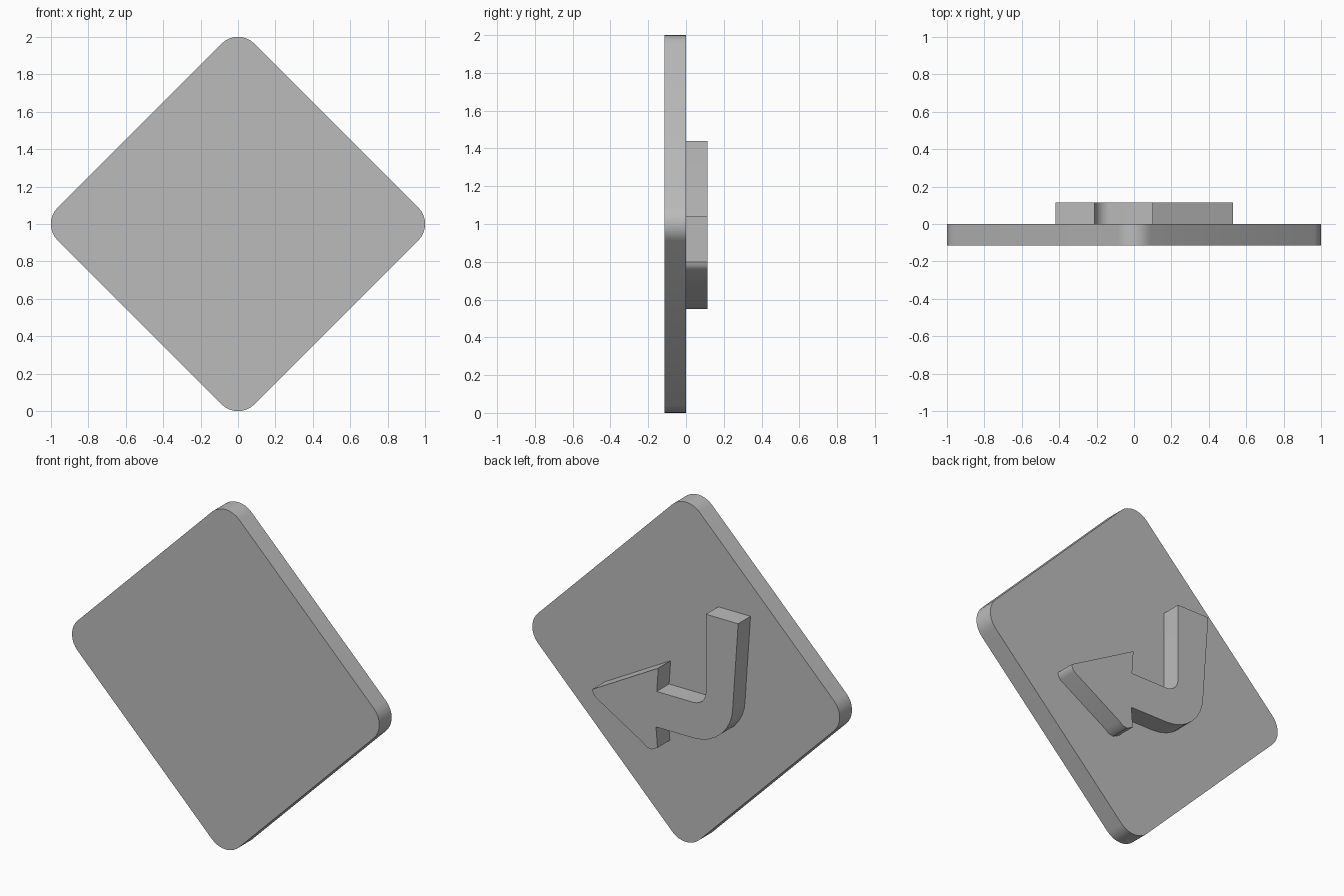
import bpy, bmesh, math

HALF = 0.115  # thickness of the plate and of the raised arrow

cube = bpy.data.objects.get("Cube")
if cube:
    bpy.data.objects.remove(cube, do_unlink=True)

grey = bpy.data.materials.new("plain grey")
grey.use_nodes = True
colour = (0.5, 0.5, 0.5, 1)
grey.diffuse_color = colour
grey.node_tree.nodes["Principled BSDF"].inputs["Base Color"].default_value = colour


def arc(cx, cz, rx, rz, start, end, steps=8):
    """Points along an elliptical arc, angles in degrees."""
    angles = [math.radians(start + (end - start) * i / steps) for i in range(steps + 1)]
    return [(cx + rx * math.cos(a), cz + rz * math.sin(a)) for a in angles]


def extrude_profile(name, points, y0, y1):
    """Solid slab from an x-z outline."""
    bm = bmesh.new()
    face = bm.faces.new([bm.verts.new((x, y0, z)) for x, z in points])
    moved = bmesh.ops.extrude_face_region(bm, geom=[face])["geom"]
    verts = [v for v in moved if isinstance(v, bmesh.types.BMVert)]
    bmesh.ops.translate(bm, verts=verts, vec=(0, y1 - y0, 0))
    bmesh.ops.recalc_face_normals(bm, faces=bm.faces)
    mesh = bpy.data.meshes.new(name)
    bm.to_mesh(mesh)
    bm.free()
    mesh.materials.append(grey)
    obj = bpy.data.objects.new(name, mesh)
    bpy.context.collection.objects.link(obj)
    bpy.ops.object.select_all(action='DESELECT')
    obj.select_set(True)
    bpy.context.view_layer.objects.active = obj
    bpy.ops.object.shade_smooth_by_angle(angle=math.radians(35))
    return obj


# Diamond plate with rounded corners
radius = 0.125
centre = 1 - radius
plate = []
for turn in range(0, 360, 90):
    a = math.radians(turn)
    plate += arc(centre * math.cos(a), 1 + centre * math.sin(a),
                 radius, radius, turn - 45, turn + 45)
extrude_profile("diamond_plate", plate, -HALF, 0)

# Bent turn arrow: shaft top, inner bend, head, outer bend
arrow = [(-0.42, 1.44), (-0.21, 1.44)]
arrow += arc(-0.13, 0.98, 0.08, 0.08, 180, 270, 6)
arrow += [(0.11, 0.90), (0.10, 1.04), (0.53, 0.80), (0.525, 0.78), (0.51, 0.76)]
arrow += [(0.20, 0.575), (0.175, 0.555), (0.145, 0.55), (0.105, 0.57), (0.115, 0.69)]
arrow += arc(-0.13, 0.94, 0.255, 0.25, 270, 180, 8)
extrude_profile("turn_arrow", arrow, -0.01, HALF)
